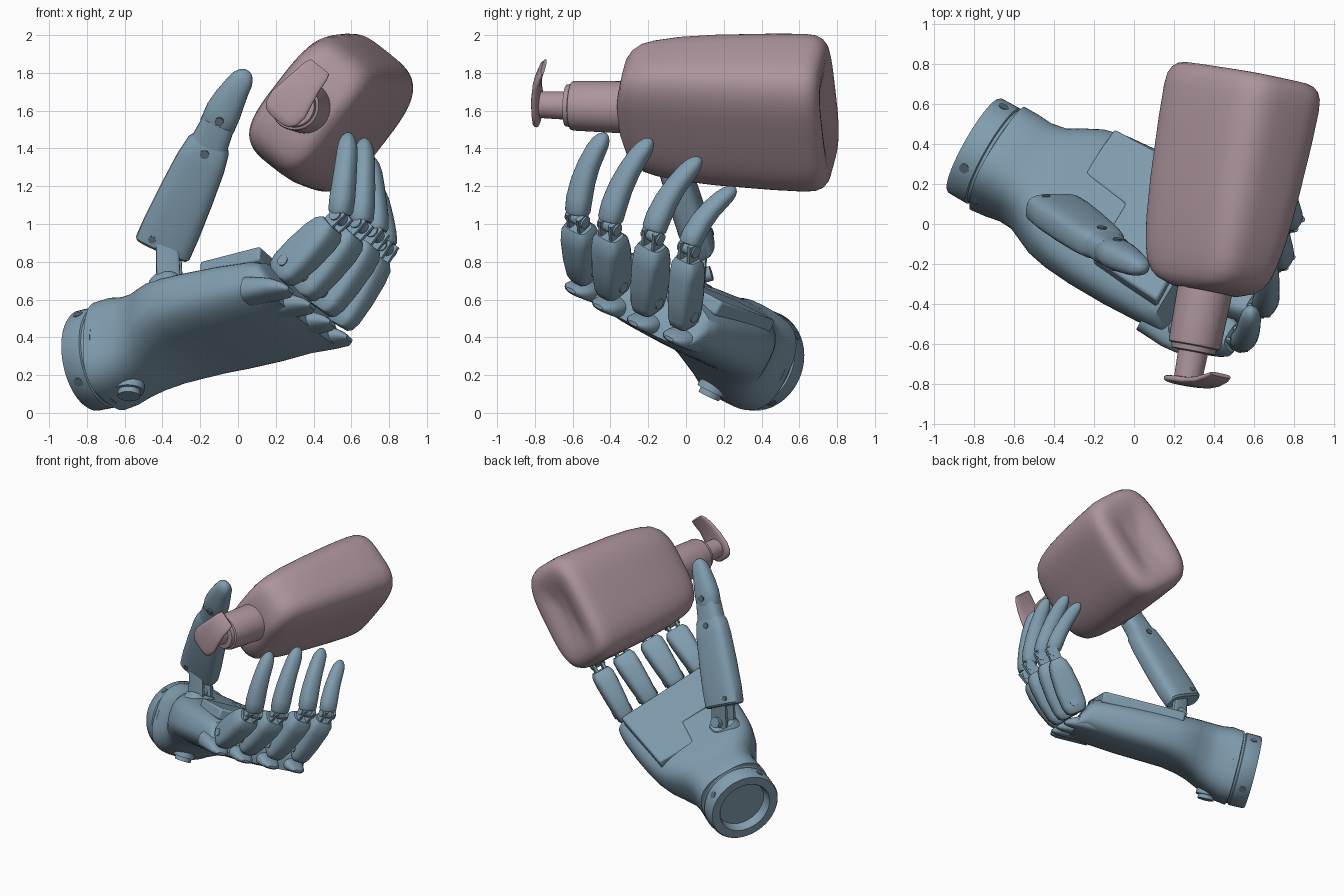
import bpy, bmesh, math
from mathutils import Vector as V


def material(name, col):
    m = bpy.data.materials.new(name)
    m.diffuse_color = (*col, 1)
    return m


BLUE = material("blue_grey", (0.22, 0.34, 0.43))
DARK = material("dark_grey", (0.10, 0.15, 0.19))
PINK = material("mauve", (0.42, 0.30, 0.34))


def finish(name, bm, mat, angle=40):
    bmesh.ops.recalc_face_normals(bm, faces=bm.faces)
    me = bpy.data.meshes.new(name)
    bm.to_mesh(me)
    bm.free()
    ob = bpy.data.objects.new(name, me)
    bpy.context.collection.objects.link(ob)
    me.materials.append(mat)
    bpy.ops.object.select_all(action='DESELECT')
    ob.select_set(True)
    bpy.context.view_layer.objects.active = ob
    bpy.ops.object.shade_smooth_by_angle(angle=math.radians(angle))
    return ob


def loft(name, rings, p=2.5, n=32, mat=BLUE):
    """Skin superelliptic rings, each (centre, half axis A, half axis B)."""
    bm = bmesh.new()
    loops = []
    for c, a, b in rings:
        loop = []
        for i in range(n):
            t = 2 * math.pi * i / n
            ct, st = math.cos(t), math.sin(t)
            u = math.copysign(abs(ct) ** (2 / p), ct)
            w = math.copysign(abs(st) ** (2 / p), st)
            loop.append(bm.verts.new(c + a * u + b * w))
        loops.append(loop)
    for r, q in zip(loops, loops[1:]):
        for i in range(n):
            bm.faces.new((r[i], r[(i + 1) % n], q[(i + 1) % n], q[i]))
    bm.faces.new(loops[0])
    bm.faces.new(loops[-1])
    return finish(name, bm, mat)


def sweep(name, pts, wa, wb, ref, p=2.5, n=24, mat=BLUE):
    """Loft along a path; wa is measured along ref, wb across it."""
    rings = []
    for i, c in enumerate(pts):
        tan = (pts[min(i + 1, len(pts) - 1)] - pts[max(i - 1, 0)]).normalized()
        a = (ref - tan * ref.dot(tan)).normalized()
        rings.append((c, a * wa[i], tan.cross(a) * wb[i]))
    return loft(name, rings, p, n, mat)


def rod(name, a, b, r, mat=BLUE, n=20):
    ref = (b - a).orthogonal()
    return sweep(name, [a, b], [r, r], [r, r], ref, 2, n, mat)


def bezier(a, b, c, ts):
    return [a * (1 - t) ** 2 + b * 2 * t * (1 - t) + c * t * t for t in ts]


# Hand frame: L toward the fingers, K across the knuckles, N out of the palm
E = V((-0.80, 0.395, 0.275))
L = V((0.855, -0.485, 0.18)).normalized()
K = V((0.49, 0.77, -0.40))
K = (K - L * K.dot(L)).normalized()
N = L.cross(K)


def hand(t, k, n):
    return E + L * t + K * k + N * n


# Wrist ring with recessed socket
loft("wrist_ring", [(hand(t, 0, 0), K * r, N * r) for t, r in
     [(0.07, 0.005), (0.07, 0.185), (0.005, 0.195), (0, 0.2), (0, 0.262), (0.01, 0.27),
      (0.115, 0.272), (0.12, 0.262), (0.135, 0.262), (0.14, 0.27), (0.18, 0.27)]], 2, 48)

# Palm body: position, half width, half height, lift
palm = [(0.14, 0.27, 0.272, 0), (0.22, 0.265, 0.272, 0.01), (0.30, 0.26, 0.25, 0.02),
        (0.38, 0.275, 0.235, 0.035), (0.46, 0.325, 0.215, 0.055), (0.54, 0.37, 0.20, 0.068),
        (0.65, 0.40, 0.185, 0.075), (0.80, 0.415, 0.178, 0.075), (1.0, 0.42, 0.17, 0.075),
        (1.2, 0.415, 0.155, 0.075), (1.28, 0.405, 0.14, 0.07), (1.33, 0.395, 0.085, 0.025),
        (1.36, 0.38, 0.045, -0.01)]
loft("palm", [(hand(t, 0, o), K * w, N * h) for t, w, h, o in palm], 2.8, 48)

# Stepped palm plate
bm = bmesh.new()
outline = [(0.60, 0.05), (0.60, 0.34), (1.22, 0.36), (1.27, -0.36), (0.88, -0.33), (0.86, 0.02)]
low = [bm.verts.new(hand(t, k, 0.18)) for t, k in outline]
top = [bm.verts.new(hand(t, k, 0.265)) for t, k in outline]
bm.faces.new(low)
bm.faces.new(top)
for i in range(6):
    j = (i + 1) % 6
    bm.faces.new((low[i], low[j], top[j], top[i]))
plate = finish("palm_plate", bm, BLUE, 30)
bev = plate.modifiers.new("soft_edge", 'BEVEL')
bev.width = 0.015
bev.segments = 2

# Wrist button and ring screws
rod("button_collar", hand(0.29, -0.02, -0.15), hand(0.29, -0.02, -0.245), 0.08)
rod("button", hand(0.29, -0.02, -0.2), hand(0.29, -0.02, -0.275), 0.06)
for i in range(4):
    a = i * math.pi / 2 + 0.9
    d = K * math.cos(a) + N * math.sin(a)
    rod("ring_screw", hand(0.06, 0, 0) + d * 0.2, hand(0.06, 0, 0) + d * 0.273, 0.026, DARK, 14)

# Fingers: knuckle base, middle joint, tip, scale
fingers = [((0.23, -0.53, 0.735), (0.54, -0.575, 1.03), (0.585, -0.42, 1.48), 1.0),
           ((0.345, -0.385, 0.65), (0.65, -0.405, 0.99), (0.67, -0.18, 1.45), 1.0),
           ((0.45, -0.20, 0.56), (0.735, -0.175, 0.94), (0.70, 0.08, 1.35), 0.97),
           ((0.54, -0.01, 0.48), (0.785, 0.015, 0.87), (0.735, 0.265, 1.19), 0.9)]
for base, joint, tip, s in fingers:
    b, j, e = V(base), V(joint), V(tip)
    d = (j - b).normalized()
    side = (K - d * K.dot(d)).normalized()
    # pointed cover on the back of the knuckle
    sweep("knuckle_cover", [b - L * 0.2 - N * 0.06, b - L * 0.05 - N * 0.08,
          b + L * 0.03 - N * 0.1, b + L * 0.065 - N * 0.11],
          [0.08, 0.085, 0.07, 0.03], [0.07, 0.05, 0.03, 0.01], K, 2.5)
    # lower segment, widening toward the joint
    sweep("finger_lower", [b.lerp(j, t) for t in (-0.04, 0.0, 0.1, 0.35, 0.65, 0.8, 0.87)],
          [w * s for w in (0.05, 0.064, 0.072, 0.082, 0.09, 0.088, 0.07)],
          [w * s for w in (0.06, 0.085, 0.10, 0.104, 0.092, 0.075, 0.05)], side, 3.5)
    rod("knuckle_pin", b - side * 0.08 * s + d * 0.06, b + side * 0.08 * s + d * 0.06, 0.03)
    # paired links and pin of the middle joint
    for m in (-1, 1):
        o = side * 0.036 * s * m
        sweep("finger_link", [b.lerp(j, 0.7) + o, j + d * 0.04 + o], [0.014] * 2, [0.042] * 2, side, 4, 16)
    rod("joint_pin", j - side * 0.06 * s, j + side * 0.06 * s, 0.034)
    # curved fingertip
    ctrl = j.lerp(e, 0.5) + V((0.01, -0.065, 0.03))
    sweep("finger_tip", bezier(j + V((0, 0, 0.01)), ctrl, e,
                               [0.02, 0.06, 0.2, 0.4, 0.6, 0.78, 0.88, 0.94, 0.98, 1.0]),
          [w * s for w in (0.056, 0.066, 0.068, 0.064, 0.058, 0.053, 0.047, 0.036, 0.022, 0.003)],
          [w * s for w in (0.05, 0.062, 0.064, 0.06, 0.056, 0.052, 0.045, 0.035, 0.021, 0.003)],
          side, 2.4)

# Thumb mount, hinge, lower segment and tip
tb, tj, te = V((-0.402, 0.08, 0.865)), V((-0.145, -0.11, 1.44)), V((0.055, -0.225, 1.81))
wide = V((0.92, 0, -0.38)).normalized()
d = (tj - tb).normalized()
wide = (wide - d * wide.dot(d)).normalized()
thin = d.cross(wide)
foot = V((-0.36, 0.05, 0.70))
sweep("thumb_mount", [foot - N * 0.17, foot - N * 0.02, foot + N * 0.01], [0.14, 0.11, 0.09],
      [0.12, 0.09, 0.07], K, 3)
for m in (-1, 1):
    o = thin * 0.045 * m
    sweep("thumb_link", [foot - N * 0.03 + o, tb + d * 0.08 + o], [0.065, 0.06], [0.02, 0.02], wide, 4, 16)
rod("thumb_hinge_pin", foot - thin * 0.08 + N * 0.02, foot + thin * 0.08 + N * 0.02, 0.04)
sweep("thumb_lower", [tb.lerp(tj, t) for t in (0, 0.02, 0.2, 0.5, 0.8, 0.95, 1.02)],
      [0.145, 0.155, 0.155, 0.147, 0.134, 0.118, 0.09], [0.065, 0.078, 0.085, 0.085, 0.08, 0.075, 0.06],
      wide, 3.2)
sweep("thumb_joint", [tj - d * 0.1, tj + d * 0.11], [0.11, 0.09], [0.072, 0.07], wide, 3)
for pos, r in ((tb + d * 0.05 - wide * 0.07, 0.02), (tj - d * 0.06, 0.024), (tj + d * 0.14, 0.022)):
    rod("thumb_pin", pos - thin * 0.082, pos + thin * 0.082, r, DARK, 14)
sweep("thumb_tip", bezier(tj + d * 0.07, tj.lerp(te, 0.55) + V((-0.02, 0, 0.025)), te,
      [0, 0.05, 0.3, 0.5, 0.7, 0.85, 0.93, 0.98, 1]),
      [0.08, 0.095, 0.095, 0.085, 0.072, 0.062, 0.046, 0.027, 0.003],
      [0.06, 0.07, 0.072, 0.068, 0.06, 0.05, 0.038, 0.022, 0.003], wide, 2.4)

# Bottle frame: D toward the pump, U along the wide side, W across
B0 = V((0.56, 0.755, 1.585))
D = V((-0.187, -0.982, 0.03)).normalized()
U = V((0.62, 0, 0.78))
U = (U - D * U.dot(D)).normalized()
W = D.cross(U)


def bottle(s, u=0):
    return B0 + D * s + U * u


# Bottle body with a dished base
body = [(0.05, 0.01, 0.01), (0.045, 0.10, 0.055), (0.028, 0.18, 0.10), (0.01, 0.24, 0.14),
        (0, 0.30, 0.19), (0.002, 0.335, 0.22), (0.012, 0.367, 0.246), (0.035, 0.392, 0.267),
        (0.07, 0.407, 0.28), (0.13, 0.413, 0.284), (0.3, 0.41, 0.28), (0.6, 0.40, 0.263),
        (0.8, 0.385, 0.247), (0.93, 0.365, 0.228), (1.0, 0.345, 0.213), (1.05, 0.31, 0.195),
        (1.08, 0.265, 0.175), (1.095, 0.21, 0.155), (1.11, 0.15, 0.135)]
loft("bottle_body", [(bottle(s), U * a, W * b) for s, a, b in body], 3.5, 64, PINK)

# Pump cap, stem and curved press paddle
loft("pump_cap", [(bottle(s), U * r, W * r) for s, r in
     [(1.07, 0.14), (1.12, 0.138), (1.37, 0.132), (1.385, 0.128), (1.39, 0.115),
      (1.415, 0.11), (1.42, 0.075), (1.57, 0.07)]], 2, 40, PINK)
curve = [(-0.10, 1.57), (-0.09, 1.572), (-0.06, 1.572), (0, 1.57), (0.08, 1.568),
         (0.16, 1.555), (0.225, 1.53), (0.255, 1.512)]
sweep("pump_paddle", [bottle(s, u) for u, s in curve],
      [0.05, 0.08, 0.105, 0.115, 0.10, 0.085, 0.077, 0.065],
      [0.008, 0.016, 0.02, 0.021, 0.02, 0.019, 0.016, 0.01], W, 3, 32, PINK)
